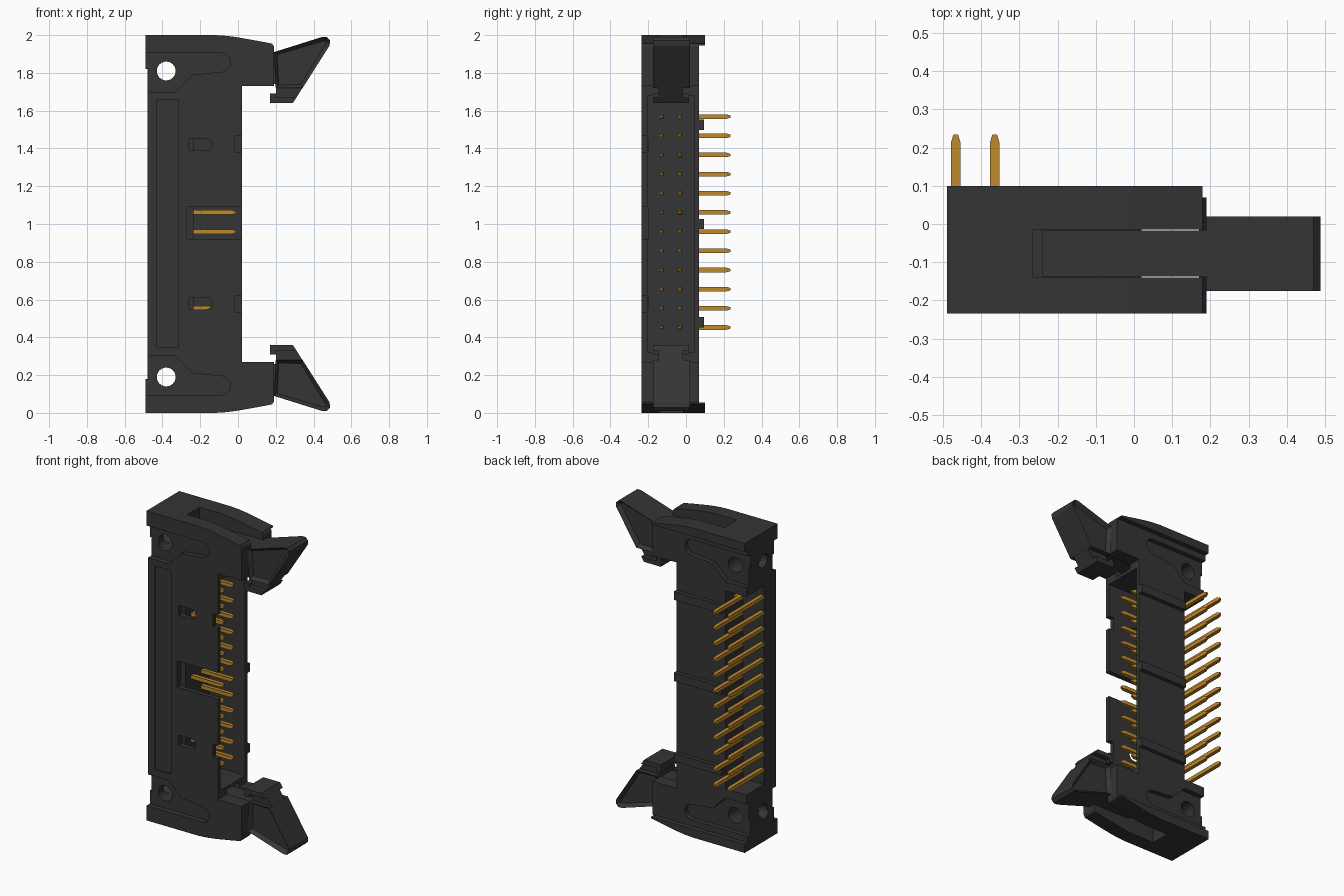
import bpy, bmesh, math
from mathutils import Vector

cube = bpy.data.objects.get("Cube")
if cube:
    bpy.data.objects.remove(cube, do_unlink=True)


def material(name, color, rough):
    m = bpy.data.materials.new(name)
    m.use_nodes = True
    m.diffuse_color = (*color, 1)
    node = next(n for n in m.node_tree.nodes if n.type == 'BSDF_PRINCIPLED')
    node.inputs["Base Color"].default_value = (*color, 1)
    node.inputs["Roughness"].default_value = rough
    return m


BLACK = material("black plastic", (0.035, 0.035, 0.036), 0.6)
GOLD = material("gold contact", (0.52, 0.25, 0.025), 0.5)


def add(name, bm, mat=BLACK):
    bmesh.ops.recalc_face_normals(bm, faces=bm.faces)
    me = bpy.data.meshes.new(name)
    bm.to_mesh(me)
    bm.free()
    me.materials.append(mat)
    ob = bpy.data.objects.new(name, me)
    bpy.context.collection.objects.link(ob)
    return ob


def extrude(pts, vec):
    """Solid from a closed outline swept along vec."""
    bm = bmesh.new()
    face = bm.faces.new([bm.verts.new(p) for p in pts])
    new = bmesh.ops.extrude_face_region(bm, geom=[face])["geom"]
    bmesh.ops.translate(bm, vec=vec, verts=[v for v in new if isinstance(v, bmesh.types.BMVert)])
    return bm


def prism(name, pts, y0, y1, s=1):
    """x-z outline swept in y; s = -1 flips it to the lower end."""
    return add(name, extrude([(x, y0, 1 + s * (z - 1)) for x, z in pts], (0, y1 - y0, 0)))


def box(name, x0, x1, y0, y1, z0, z1, s=1):
    return prism(name, [(x0, z0), (x1, z0), (x1, z1), (x0, z1)], y0, y1, s)


def arc(cx, cz, r, a0=0, a1=360, n=24):
    last = n if a1 - a0 == 360 else n - 1
    return [(cx + r * math.cos(math.radians(a0 + (a1 - a0) * i / last)),
             cz + r * math.sin(math.radians(a0 + (a1 - a0) * i / last))) for i in range(n)]


def cut(ob, cutters):
    bpy.context.view_layer.objects.active = ob
    for c in cutters:
        m = ob.modifiers.new("cut", 'BOOLEAN')
        m.operation, m.solver, m.object = 'DIFFERENCE', 'EXACT', c
        bpy.ops.object.modifier_apply(modifier=m.name)
        bpy.data.objects.remove(c, do_unlink=True)


# Housing with curved end blocks
FRONT, BACK = -0.235, 0.07
crown = [(0.18, 1.955), (0.09, 1.972), (0.0, 1.988), (-0.06, 1.996), (-0.12, 2.0), (-0.49, 2.0)]
half = [(0.02, 1.73), (0.19, 1.73), (0.19, 1.94)] + crown + [(-0.49, 1.82), (-0.48, 1.82)]
housing = prism("housing", half + [(x, 2 - z) for x, z in reversed(half)], FRONT, BACK)

cutters = [
    box("c", -0.235, 0.1, -0.205, 0.045, 0.32, 1.68),          # mating cavity
    box("c", -0.6, -0.33, -0.11, 0.2, 0.36, 1.64),             # relief for bent contacts
    box("c", -0.27, 0.1, -0.3, -0.20, 0.92, 1.09),             # key slot
    box("c", -0.43, -0.315, -0.3, FRONT + 0.008, 0.345, 1.66),  # shallow label panel
]
for s in (1, -1):
    window = arc(-0.17, 1.42, 0.032, -90, 90, 9) + [(-0.26, 1.452), (-0.26, 1.388)]
    recess = ([(-0.6, 1.70), (-0.33, 1.70), (-0.24, 1.79)]
              + arc(-0.09, 1.855, 0.05, -90, 90, 13) + [(-0.6, 1.905)])
    cutters += [
        prism("c", window, -0.3, -0.20, s),
        box("c", -0.015, 0.1, -0.3, -0.20, 1.38, 1.465, s),
        prism("c", recess, -0.3, FRONT + 0.035, s),
        prism("c", recess, BACK - 0.03, 0.2, s),
        prism("c", arc(-0.38, 1.81, 0.05), -0.4, 0.3, s),      # mounting hole
        box("c", -0.265, 0.3, -0.14, -0.015, 1.70, 2.1, s),    # latch slot
        # end bore meeting the mounting hole
        add("c", extrude([(-0.6, y, 1 + s * (z - 1)) for y, z in arc(-0.1, 1.81, 0.045)], (0.22, 0, 0))),
    ]
cut(housing, cutters)

# Back flanges and latches at both ends
for s, end in ((1, "upper"), (-1, "lower")):
    prism(end + "_flange", [(0.18, 1.945)] + crown + [(-0.49, 1.945)], BACK - 0.005, 0.1, s)

    # Handle with recessed side panels
    handle = prism(end + "_latch_handle",
                   [(0.19, 1.91), (0.445, 1.99), (0.47, 1.99), (0.488, 1.972), (0.485, 1.945),
                    (0.342, 1.72), (0.20, 1.72)], -0.175, 0.02, s)
    bm = bmesh.new()
    bm.from_mesh(handle.data)
    sides = [f for f in bm.faces if abs(f.normal.y) > 0.9]
    bmesh.ops.inset_individual(bm, faces=sides, thickness=0.022, depth=-0.025)
    bm.to_mesh(handle.data)
    bm.free()

    prism(end + "_latch_neck", [(0.20, 1.74), (0.354, 1.74), (0.29, 1.64), (0.20, 1.64)],
          -0.145, -0.015, s)
    prism(end + "_latch_hook", [(0.17, 1.64), (0.29, 1.64), (0.31, 1.67), (0.20, 1.67),
                                (0.20, 1.69), (0.17, 1.69)], -0.175, 0.015, s)
    prism(end + "_latch_arm", [(-0.22, 1.74), (0.21, 1.74), (0.21, 1.91), (-0.05, 1.91),
                               (-0.24, 1.86)], -0.138, -0.017, s)

# Stand-off ribs across the back
for i, z in enumerate((0.48, 1.0, 1.525)):
    box(f"back_rib_{i + 1}", -0.32, 0.02, BACK - 0.005, 0.096, z - 0.027, z + 0.027)

# Two rows of bent square contacts with tapered tips
W, TIP = 0.012, 0.02
for name, y, x in (("front_contacts", -0.13, -0.467), ("back_contacts", -0.032, -0.365)):
    tx, ty, z = -0.01, 0.235, 0.452
    outline = [(x - W, y - W), (tx - TIP, y - W), (tx, y - W / 2), (tx, y + W / 2), (tx - TIP, y + W),
               (x + W, y + W), (x + W, ty - TIP), (x + W / 2, ty), (x - W / 2, ty), (x - W, ty - TIP)]
    bm = extrude([(px, py, z - W) for px, py in outline], (0, 0, 2 * W))
    for v in bm.verts:
        if abs(v.co.x - tx) < 1e-5 or abs(v.co.y - ty) < 1e-5:
            v.co.z = z + (v.co.z - z) / 2
    row = add(name, bm, GOLD)
    arr = row.modifiers.new("row", 'ARRAY')
    arr.count = 12
    arr.use_relative_offset = False
    arr.use_constant_offset = True
    arr.constant_offset_displace = Vector((0, 0, 0.1015))

# Smooth the curved walls, keep the edges crisp
bpy.ops.object.select_all(action='DESELECT')
housing.select_set(True)
bpy.context.view_layer.objects.active = housing
bpy.ops.object.shade_smooth_by_angle(angle=math.radians(25))
